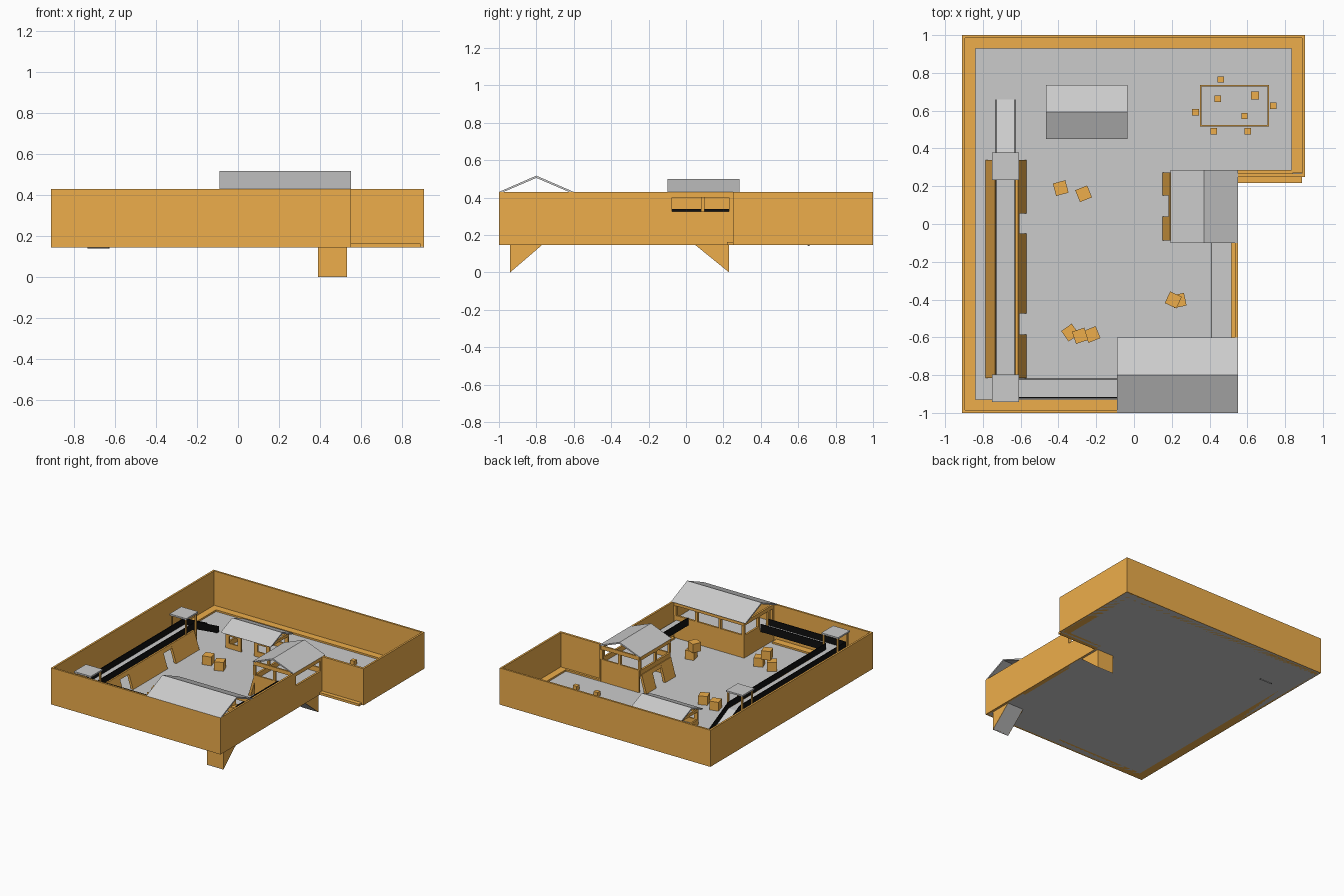
import bpy, bmesh, math
from mathutils import Matrix, Vector

if "Cube" in bpy.data.objects:
    bpy.data.objects.remove(bpy.data.objects["Cube"])


def material(name, rgb):
    m = bpy.data.materials.new(name)
    m.diffuse_color = (*rgb, 1)
    m.use_nodes = True
    m.node_tree.nodes["Principled BSDF"].inputs["Base Color"].default_value = m.diffuse_color
    return m


ORANGE = material("orange", (0.85, 0.42, 0.07))
BLACK = material("black", (0.005, 0.005, 0.005))


def finish(name, bm, mat=None):
    bmesh.ops.recalc_face_normals(bm, faces=bm.faces)
    me = bpy.data.meshes.new(name)
    bm.to_mesh(me)
    bm.free()
    ob = bpy.data.objects.new(name, me)
    bpy.context.collection.objects.link(ob)
    if mat:
        me.materials.append(mat)
    return ob


def boxes(name, items, mat=None):
    """One object from boxes (x0, x1, y0, y1, z0, z1)."""
    bm = bmesh.new()
    for x0, x1, y0, y1, z0, z1 in items:
        m = Matrix.Translation(((x0 + x1) / 2, (y0 + y1) / 2, (z0 + z1) / 2)) @ \
            Matrix.Diagonal((x1 - x0, y1 - y0, z1 - z0, 1))
        bmesh.ops.create_cube(bm, size=1, matrix=m)
    return finish(name, bm, mat)


def prism(name, prof, axis, a, b, mat=None):
    """Extrude a profile along x (points y,z), y (points x,z) or z (points x,y)."""
    put = {"x": lambda p, t: (t, p[0], p[1]), "y": lambda p, t: (p[0], t, p[1]),
           "z": lambda p, t: (p[0], p[1], t)}[axis]
    bm = bmesh.new()
    f = bm.faces.new([bm.verts.new(put(p, a)) for p in prof])
    r = bmesh.ops.extrude_face_region(bm, geom=[f])
    d = Vector(put((0, 0), b - a))
    bmesh.ops.translate(bm, vec=d, verts=[v for v in r["geom"] if isinstance(v, bmesh.types.BMVert)])
    return finish(name, bm, mat)


F, D, SILL, HEAD, TOP = 0.15, 0.29, 0.325, 0.40, 0.43   # floor, deck, window, wall top

# L-shaped floor with stairwell openings
floor = prism("floor", [(-.905, -.995), (.545, -.995), (.545, .25), (.9, .25), (.9, .995), (-.905, .995)],
              "z", .145, F)
cutter = boxes("stairwell_cutter", [(.395, .525, -.935, -.775, .1, .2), (.395, .525, .06, .225, .1, .2)])
cutter.hide_render = True
cutter.hide_viewport = True
mod = floor.modifiers.new("stairwells", "BOOLEAN")
mod.operation, mod.object, mod.solver = "DIFFERENCE", cutter, "EXACT"

# perimeter walls, with the window on the right side
B = .145
boxes("perimeter_wall", [
    (-.91, -.895, -1, 1, B, TOP), (-.91, .905, .985, 1, B, TOP), (.89, .905, .25, 1, B, TOP),
    (.535, .905, .25, .268, B, TOP), (-.91, .55, -1, -.985, B, TOP),
    (.535, .55, -1, -.075, B, TOP), (.535, .55, .23, .285, B, TOP),
    (.535, .55, -.075, .23, B, SILL), (.535, .55, -.075, .23, HEAD, TOP)], ORANGE)
boxes("wall_ledge", [
    (-.895, -.84, -.985, .985, B, .163), (-.895, .89, .93, .985, B, .163),
    (.835, .89, .27, .985, B, .163), (-.895, -.09, -.985, -.93, B, .163),
    (.515, .535, -.6, -.1, B, .163), (.55, .89, .218, .25, B, .163), (.55, .84, .268, .285, B, .163)], ORANGE)

# stairwells hanging below the floor: orange sides, grey sloped stair
for name, yd, yt in (("front_stair", -.94, -.77), ("middle_stair", .23, .05)):
    for i, x in enumerate((.39, .527)):
        prism(f"{name}_side_{i}", [(yd, 0), (yt, .146), (yd, .146)], "x", x, x + .005, ORANGE)
    boxes(name + "_end", [(.39, .532, min(yd, yd + math.copysign(.005, yt - yd)),
                           max(yd, yd + math.copysign(.005, yt - yd)), 0.004, .146)], ORANGE)
    prism(name + "_slope", [(yd, 0), (yt, .146), (yt, .15), (yd, .005)], "x", .391, .531)


# gabled roofs as thin folded sheets
def gable(name, y0, y1, eave, ridge, a, b, axis):
    t, m = .012, (y0 + y1) / 2
    prism(name, [(y0, eave), (m, ridge), (y1, eave), (y1 - .025, eave), (m, ridge - t), (y0 + .025, eave)],
          axis, a, b)


gable("front_roof", -1, -.6, TOP, .517, -.09, .55, "x")
gable("middle_roof", .193, .55, TOP, .5, -.1, .287, "y")
gable("shed_roof", .45, .735, .27, .33, -.465, -.035, "x")

# front building: solid lower storey, open upper storey on posts
boxes("front_building_walls", [
    (-.07, .535, -.63, -.615, F, SILL), (-.07, .535, -.63, -.615, HEAD, TOP),
    (-.07, -.055, -.985, -.615, F, D), (-.07, -.055, -.8, -.615, D, SILL),
    (-.07, -.055, -.985, -.615, HEAD, TOP)], ORANGE)
boxes("front_building_posts", [(x, x + .02, -.632, -.612, SILL, HEAD) for x in (-.07, .13, .33, .515)] +
      [(-.07, -.05, y, y + .02, D, HEAD) for y in (-.985, -.93, -.81)], ORANGE)
boxes("front_building_floor", [(-.06, .535, -.985, -.62, D - .012, D)])

# middle building
ys = (-.09, .272)
boxes("middle_building_walls",
      [(.205, .54, y, y + .012, z0, z1) for y in ys for z0, z1 in ((F, SILL), (HEAD, TOP))] +
      [(.195, .21, -.09, .28, D - .01, SILL), (.195, .21, -.09, .28, HEAD, TOP)], ORANGE)
boxes("middle_building_posts", [(x, x + .018, y - .003, y + .015, SILL, HEAD) for x in (.195, .365, .52) for y in ys] +
      [(.195, .213, .08, .098, SILL, HEAD)], ORANGE)
boxes("middle_building_floor", [(.2, .537, -.085, .275, D - .015, D - .003)])


# battered walls with doorways
def battered(name, xb, xt, spans, doors):
    s = math.copysign(.02, xt - xb)
    for i, (a, b) in enumerate(spans):
        prism(f"{name}_{i}", [(xb, F), (xt, D), (xt + s, D), (xb + s, F)], "y", a, b, ORANGE)
    for i, (a, b) in enumerate(doors):
        k = xt + (xb - xt) * .2
        prism(f"{name}_lintel_{i}", [(k, D - .03), (xt, D), (xt + s, D), (k + s, D - .03)], "y", a, b, ORANGE)


battered("middle_west_wall", .15, .19, [(-.088, .04), (.15, .272)], [(.04, .15)])
battered("catwalk_west_wall", -.785, -.735, [(-.815, .34)], [])
battered("catwalk_east_wall", -.57, -.615, [(-.815, -.585), (-.475, -.05), (.055, .34)],
         [(-.585, -.475), (-.05, .055)])

# catwalks, black rails and access ramp
R0, R1 = D - .012, .338
boxes("catwalk_deck", [(-.73, -.63, -.94, .38, D - .012, D), (-.63, -.07, -.92, -.82, D - .012, D),
                       (.41, .515, -.62, -.08, D - .012, D)])
boxes("catwalk_rails", [(-.733, -.727, -.92, .38, R0, R1), (-.633, -.627, -.82, .38, R0, R1),
                        (-.73, -.07, -.923, -.917, R0, R1), (-.63, -.07, -.823, -.817, R0, R1),
                        (.409, .414, -.615, -.09, R0, R1)], BLACK)
prism("ramp", [(.66, .14), (.66, .152), (.38, D), (.38, D - .012)], "x", -.73, -.63)
for i, x in enumerate((-.733, -.633)):
    prism(f"ramp_rail_{i}", [(.66, .14), (.66, .195), (.38, R1), (.38, R0)], "x", x, x + .006, BLACK)

# lookout canopies on four posts
for name, y in (("front", -.87), ("back", .305)):
    boxes(name + "_canopy", [(-.752, -.608, y - .073, y + .073, .41, .422)])
    boxes(name + "_canopy_posts", [(x - .006, x + .006, y + d - .006, y + d + .006, F, .41)
                                   for x in (-.74, -.62) for d in (-.06, .06)], ORANGE)

# open shed: panels with windows, door gap between them
parts = []
for y in (.475, .70):
    for a, b in ((-.44, -.305), (-.195, -.06)):
        parts += [(a, b, y, y + .012, F, .19), (a, b, y, y + .012, .245, .272),
                  (a, a + .03, y, y + .012, .19, .245), (b - .03, b, y, y + .012, .19, .245)]
    parts.append((-.305, -.195, y, y + .012, .255, .272))
for x in (-.44, -.072):
    parts += [(x, x + .012, .475, .712, F, .19), (x, x + .012, .475, .712, .25, .272)]
boxes("shed_walls", parts, ORANGE)

# low square basin border
boxes("basin_border", [(.35, .715, .515, .523, F, .162), (.35, .715, .728, .736, F, .162),
                       (.35, .358, .515, .736, F, .162), (.707, .715, .515, .736, F, .162)], ORANGE)

# small blocks in and around the basin
for i, (x, y, s) in enumerate([(.46, .765, .034), (.443, .662, .034), (.64, .68, .043), (.737, .625, .034),
                               (.325, .592, .036), (.585, .572, .032), (.423, .492, .034), (.602, .492, .034)]):
    boxes(f"small_block_{i}", [(x - s / 2, x + s / 2, y - s / 2, y + s / 2, F, F + s)], ORANGE)

# crates, some stacked
C = .068
for i, (x, y, a, level) in enumerate([(-.388, .19, 15, 0), (-.267, .16, 22, 0), (-.338, -.575, 35, 0),
                                      (-.285, -.592, 18, 1), (-.222, -.585, 22, 0),
                                      (.238, -.405, 12, 0), (.208, -.402, -25, 1)]):
    h = C / 2
    crate = boxes(f"crate_{i}", [(-h, h, -h, h, -h, h)], ORANGE)
    crate.location = (x, y, F + h + level * C)
    crate.rotation_euler.z = math.radians(a)
